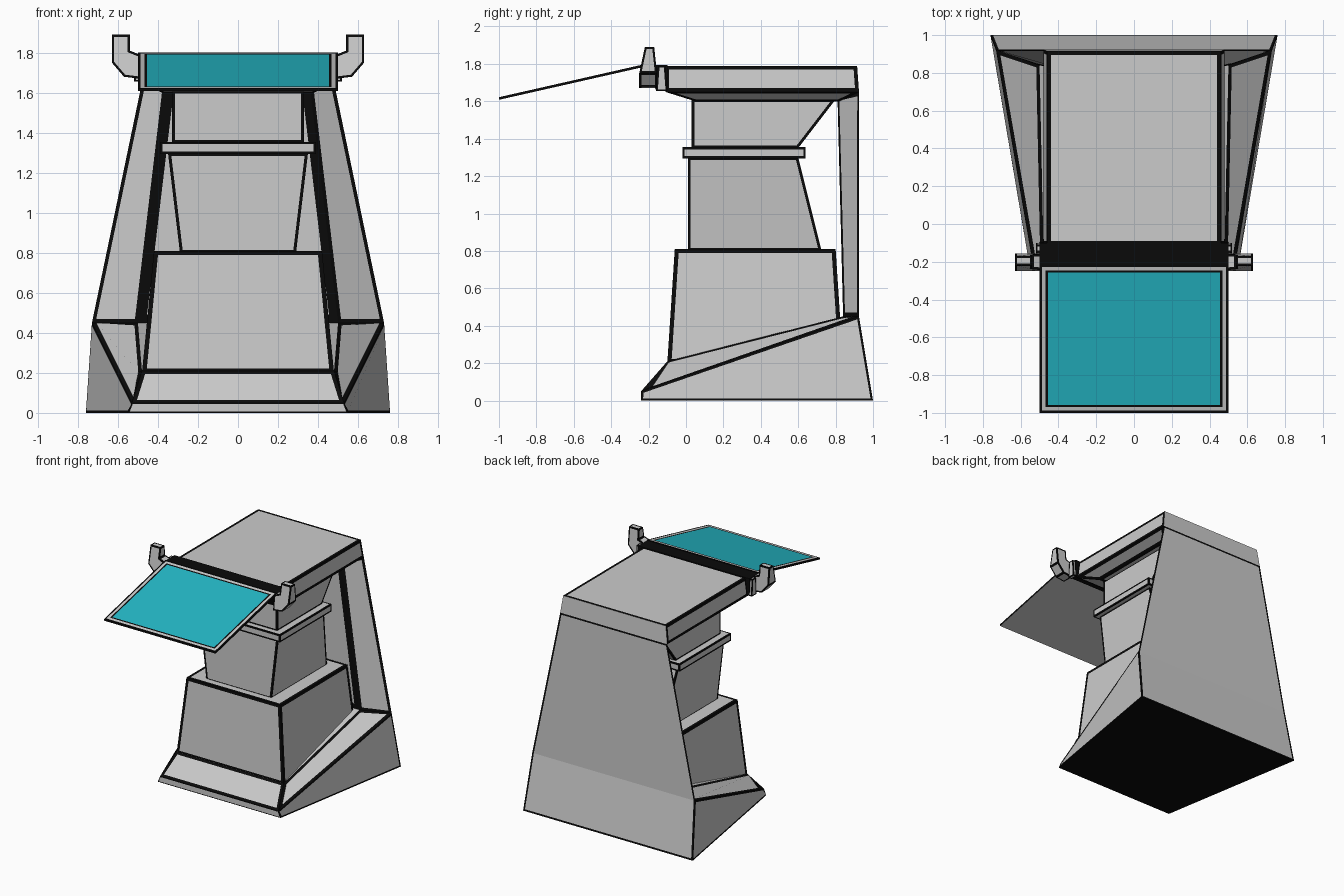
import bpy, bmesh

if "Cube" in bpy.data.objects:
    bpy.data.objects.remove(bpy.data.objects["Cube"])


def material(name, rgb):
    m = bpy.data.materials.new(name)
    m.diffuse_color = (*rgb, 1)
    m.use_nodes = True
    m.node_tree.nodes["Principled BSDF"].inputs["Base Color"].default_value = m.diffuse_color
    return m


MATS = [material("light_grey", (0.60, 0.60, 0.60)),
        material("black_edge", (0.003, 0.003, 0.003)),
        material("teal_screen", (0.018, 0.48, 0.57))]
GREY, BLACK, TEAL = 0, 1, 2


def border(bm, faces, w):
    """Inset each face and paint the rim black."""
    rim = bmesh.ops.inset_individual(bm, faces=faces, thickness=w, use_even_offset=True)
    for f in rim["faces"]:
        f.material_index = BLACK


def start(verts, faces):
    bm = bmesh.new()
    vs = [bm.verts.new(v) for v in verts]
    out = [bm.faces.new([vs[i] for i in f]) for f in faces]
    bmesh.ops.recalc_face_normals(bm, faces=bm.faces[:])
    return bm, out


def finish(bm, name):
    me = bpy.data.meshes.new(name)
    bm.normal_update()
    bm.to_mesh(me)
    bm.free()
    for m in MATS:
        me.materials.append(m)
    ob = bpy.data.objects.new(name, me)
    bpy.context.collection.objects.link(ob)
    return ob


def loft(name, rings, w, plain=(), mat=GREY):
    """Stack of rectangles (z, x0, x1, y0, y1); faces in `plain` get no border."""
    verts, faces = [], []
    for z, x0, x1, y0, y1 in rings:
        verts += [(x0, y0, z), (x1, y0, z), (x1, y1, z), (x0, y1, z)]
    n = len(rings)
    for r in range(n - 1):
        for i in range(4):
            a, b = 4 * r + i, 4 * r + (i + 1) % 4
            faces.append((a, b, b + 4, a + 4))
    faces += [(3, 2, 1, 0), tuple(range(4 * n - 4, 4 * n))]
    bm, fs = start(verts, faces)
    for f in fs:
        f.material_index = mat
    if w:
        border(bm, [f for i, f in enumerate(fs) if i not in plain], w)
    return finish(bm, name)


# Shell: floor, sloped ledges and the tall back wall in one hull
half = [(0.55, -0.24, 0), (0.53, -0.24, 0.05), (0.48, -0.10, 0.21),
        (0.50, 0.84, 0.45), (0.73, 0.925, 0.45), (0.76, 1.0, 0),
        (0.36, 0.81, 1.62), (0.48, 0.925, 1.65)]
verts = half + [(-x, y, z) for x, y, z in half]
sides = [(0, 5, 4, 1), (1, 4, 3, 2), (3, 4, 7, 6)]
across = [(0, 1), (1, 2), (2, 3), (3, 6), (6, 7), (7, 4), (4, 5), (5, 0)]
faces = sides + [tuple(i + 8 for i in reversed(f)) for f in sides]
faces += [(a, b, b + 8, a + 8) for a, b in across]
bm, fs = start(verts, faces)
back = fs[11:13]
fs[13].material_index = BLACK
rim = bmesh.ops.inset_region(bm, faces=back, thickness=0.014, use_even_offset=True)
for f in rim["faces"]:
    f.material_index = BLACK
border(bm, [fs[6]], 0.006)
border(bm, [fs[0], fs[3]], 0.012)
border(bm, [fs[i] for i in (1, 2, 4, 5, 7)], 0.02)
border(bm, [fs[9]], 0.04)
finish(bm, "shell")

# Stacked cabinet boxes
loft("lower_box", [(0.2, -0.48, 0.48, -0.10, 0.84), (0.81, -0.42, 0.42, -0.06, 0.80)], 0.022)
loft("middle_box", [(0.80, -0.29, 0.29, 0.01, 0.725), (1.30, -0.35, 0.35, 0.01, 0.60)], 0.015)
loft("rim_band", [(1.295, -0.39, 0.39, -0.02, 0.64), (1.355, -0.39, 0.39, -0.02, 0.64)], 0.012)
loft("upper_box", [(1.35, -0.33, 0.33, 0.03, 0.60), (1.61, -0.33, 0.33, 0.03, 0.80)], 0.015)

# Roof slab with tapered underside
loft("roof_slab", [(1.60, -0.38, 0.38, 0.05, 0.82), (1.65, -0.48, 0.48, -0.11, 0.925),
                   (1.79, -0.46, 0.46, -0.11, 0.915)], 0.02, plain=(2, 6))

# Hinge bar and its end blocks
loft("hinge_bar", [(1.66, -0.5, 0.5, -0.16, -0.10), (1.795, -0.5, 0.5, -0.225, -0.10)], 0, mat=BLACK)
for s, side in ((1, "right"), (-1, "left")):
    x0, x1 = sorted((s * 0.49, s * 0.52))
    loft(side + "_hinge_end", [(1.655, x0, x1, -0.16, -0.10), (1.79, x0, x1, -0.15, -0.11)], 0.009)

    # Hooked handle: front profile extruded in y, thinner to the top
    prof = [(0.49, 1.67), (0.57, 1.68), (0.63, 1.75), (0.63, 1.89),
            (0.54, 1.89), (0.54, 1.81), (0.49, 1.79)]
    n = len(prof)
    t = [max(0, z - 1.75) / 0.14 for _, z in prof]
    verts = [(s * x, -0.25 + 0.03 * k, z) for (x, z), k in zip(prof, t)]
    verts += [(s * x, -0.155 - 0.015 * k, z) for (x, z), k in zip(prof, t)]
    faces = [tuple(range(n)), tuple(range(n, 2 * n))]
    faces += [(i, (i + 1) % n, n + (i + 1) % n, n + i) for i in range(n)]
    bm, fs = start(verts, faces)
    border(bm, fs, 0.011)
    finish(bm, side + "_handle")

# Tilted flap: black rim, grey frame, black line, teal screen
verts = [(x, y, z - d) for d in (0, 0.014)
         for x, y, z in ((-0.5, -1, 1.622), (0.5, -1, 1.622), (0.5, -0.215, 1.80), (-0.5, -0.215, 1.80))]
faces = [(0, 1, 2, 3), (7, 6, 5, 4)] + [(i, i + 4, (i + 1) % 4 + 4, (i + 1) % 4) for i in range(4)]
bm, fs = start(verts, faces)
for f in fs[2:]:
    f.material_index = BLACK
top = fs[0]
border(bm, [top], 0.012)
bmesh.ops.inset_individual(bm, faces=[top], thickness=0.02, use_even_offset=True)
border(bm, [top], 0.012)
top.material_index = TEAL
finish(bm, "screen_flap")
